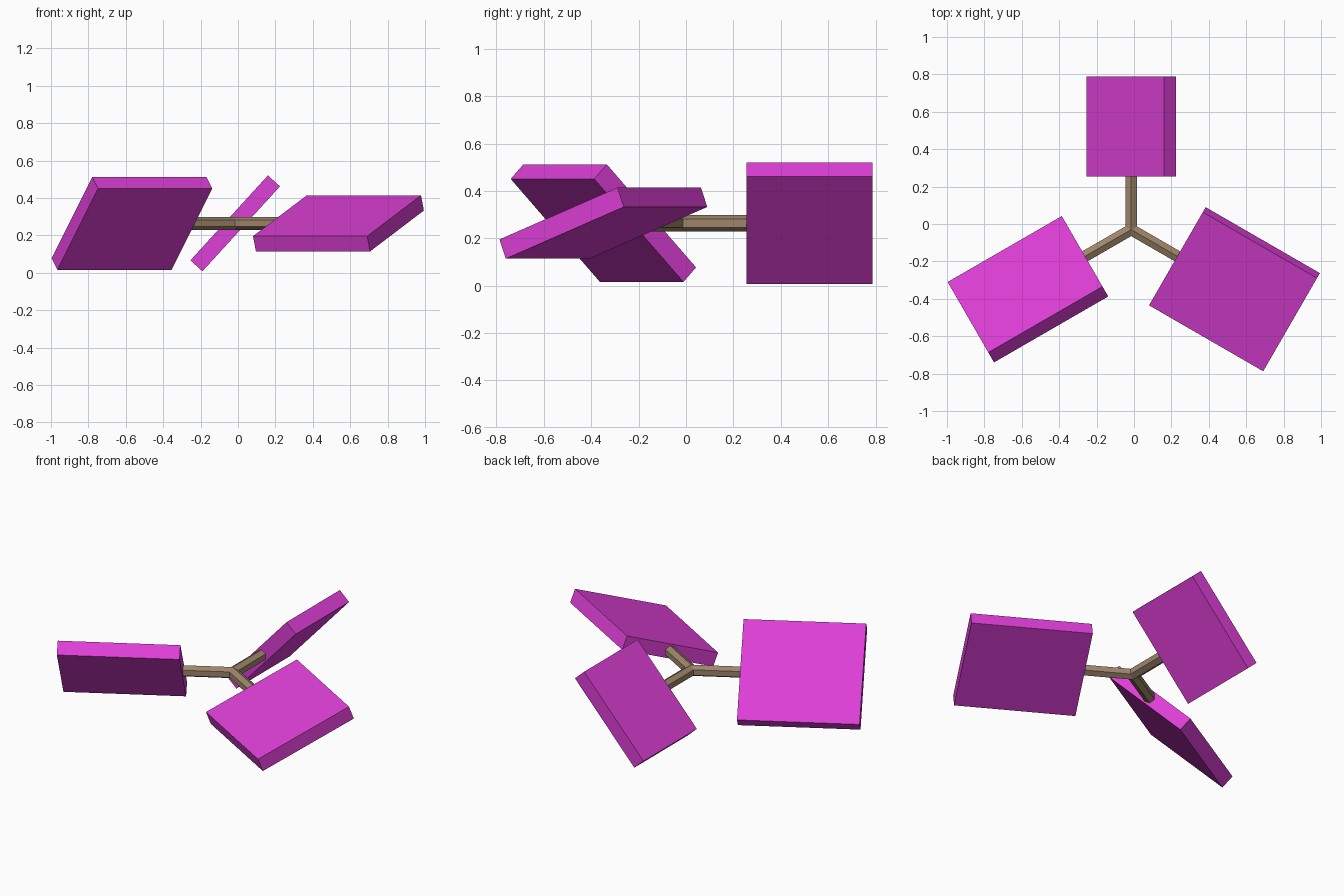
import bpy, bmesh, math
from mathutils import Matrix, Vector

if "Cube" in bpy.data.objects:
    bpy.data.objects.remove(bpy.data.objects["Cube"])

HUB = Vector((-0.015, -0.03, 0.264))
CHORD, THICK, INNER = 0.615, 0.087, 0.285
ROD = 0.035


def material(name, rgb):
    m = bpy.data.materials.new(name)
    m.diffuse_color = (*rgb, 1)
    m.use_nodes = True
    m.node_tree.nodes["Principled BSDF"].inputs["Base Color"].default_value = m.diffuse_color
    return m


magenta = material("magenta", (0.73, 0.05, 0.68))
brown = material("brown", (0.34, 0.235, 0.145))


def add_object(name, bm, mat):
    bmesh.ops.recalc_face_normals(bm, faces=bm.faces)
    mesh = bpy.data.meshes.new(name)
    bm.to_mesh(mesh)
    bm.free()
    mesh.materials.append(mat)
    ob = bpy.data.objects.new(name, mesh)
    bpy.context.collection.objects.link(ob)


def placed(angle):
    return Matrix.Translation(HUB) @ Matrix.Rotation(math.radians(angle), 4, 'Z')


# Tilted slab blade, pitched about its own spoke
def blade(name, angle, pitch, length):
    bm = bmesh.new()
    bmesh.ops.create_cube(bm, size=1)
    local = (Matrix.Rotation(math.radians(pitch), 4, 'X')
             @ Matrix.Translation((INNER + length / 2, 0, 0))
             @ Matrix.Diagonal((length, CHORD, THICK, 1)))
    bm.transform(placed(angle) @ local)
    add_object(name, bm, magenta)


blade("back_blade", 90, -47.6, 0.533)
blade("left_blade", 210, 45, 0.705)
blade("right_blade", 330, 20.8, 0.705)

# Three six-sided spokes, mitred where they meet at the hub
bm = bmesh.new()
for angle in (90, 210, 330):
    m = placed(angle)
    inner, outer = [], []
    for i in range(6):
        a = math.radians(60 * i)
        y, z = ROD * math.sin(a), ROD * math.cos(a)
        inner.append(bm.verts.new(m @ Vector((abs(y) / math.sqrt(3), y, z))))
        outer.append(bm.verts.new(m @ Vector((INNER + 0.02, y, z))))
    for i in range(6):
        j = (i + 1) % 6
        bm.faces.new((inner[i], inner[j], outer[j], outer[i]))
    bm.faces.new(outer)
bmesh.ops.remove_doubles(bm, verts=bm.verts, dist=0.0005)
add_object("spokes", bm, brown)
